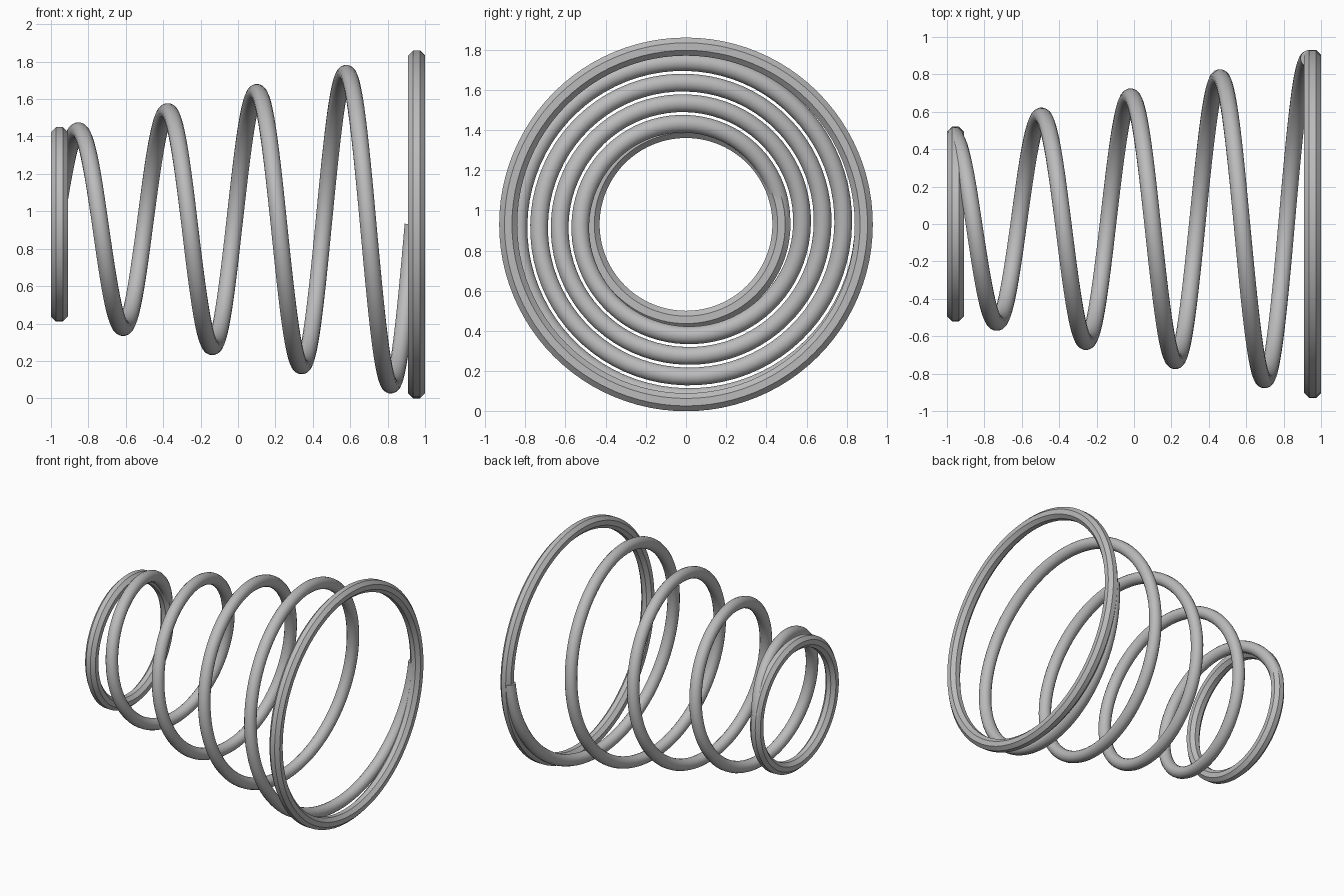
import bpy, bmesh, math
from mathutils import Vector

cube = bpy.data.objects.get("Cube")
if cube:
    bpy.data.objects.remove(cube)

AXIS_Z = 0.93
WIRE = 0.045
END_X = 0.955
SMALL, LARGE = 0.475, 0.885
TURNS = 4

steel = bpy.data.materials.new("grey_steel")
steel.use_nodes = True
steel.diffuse_color = (0.5, 0.5, 0.5, 1)
steel.node_tree.nodes["Principled BSDF"].inputs["Base Color"].default_value = (0.5, 0.5, 0.5, 1)


def sweep(name, path, steps, sides, radius, closed):
    """Sweep a round section along path(t), t in turns around the x axis."""
    turns = 1 if closed else TURNS
    bm = bmesh.new()
    rings = []
    for i in range(steps if closed else steps + 1):
        t = turns * i / steps
        centre = path(t)
        tangent = (path(t + 0.001) - path(t - 0.001)).normalized()
        radial = Vector((0, centre.y, centre.z - AXIS_Z)).normalized()
        side = tangent.cross(radial).normalized()
        ring = []
        for k in range(sides):
            a = math.tau * (k + 0.5) / sides
            ring.append(bm.verts.new(centre + radius * (math.cos(a) * radial + math.sin(a) * side)))
        rings.append(ring)
    pairs = list(zip(rings, rings[1:]))
    if closed:
        pairs.append((rings[-1], rings[0]))
    else:
        bm.faces.new(rings[0])
        bm.faces.new(rings[-1])
    for a, b in pairs:
        for k in range(sides):
            n = (k + 1) % sides
            bm.faces.new((a[k], a[n], b[n], b[k]))
    bmesh.ops.recalc_face_normals(bm, faces=bm.faces)
    mesh = bpy.data.meshes.new(name)
    bm.to_mesh(mesh)
    bm.free()
    mesh.materials.append(steel)
    obj = bpy.data.objects.new(name, mesh)
    bpy.context.collection.objects.link(obj)
    bpy.ops.object.select_all(action='DESELECT')
    obj.select_set(True)
    bpy.context.view_layer.objects.active = obj
    bpy.ops.object.shade_smooth_by_angle(angle=math.radians(35))
    return obj


def around(x, r, t):
    a = math.tau * t
    return Vector((x, r * math.cos(a), AXIS_Z + r * math.sin(a)))


def coil_path(t):
    f = t / TURNS
    x = max(-END_X, -0.975 + 2 * END_X * f)
    return around(x, SMALL + (LARGE - SMALL) * f, t)


# Conical coil
sweep("conical_coil", coil_path, 320, 16, WIRE, False)

# Flat-sided end rings
for name, x, r in (("small_end_ring", -END_X, SMALL), ("large_end_ring", END_X, LARGE)):
    sweep(name, lambda t: around(x, r, t), 96, 8, WIRE / math.cos(math.pi / 8), True)
